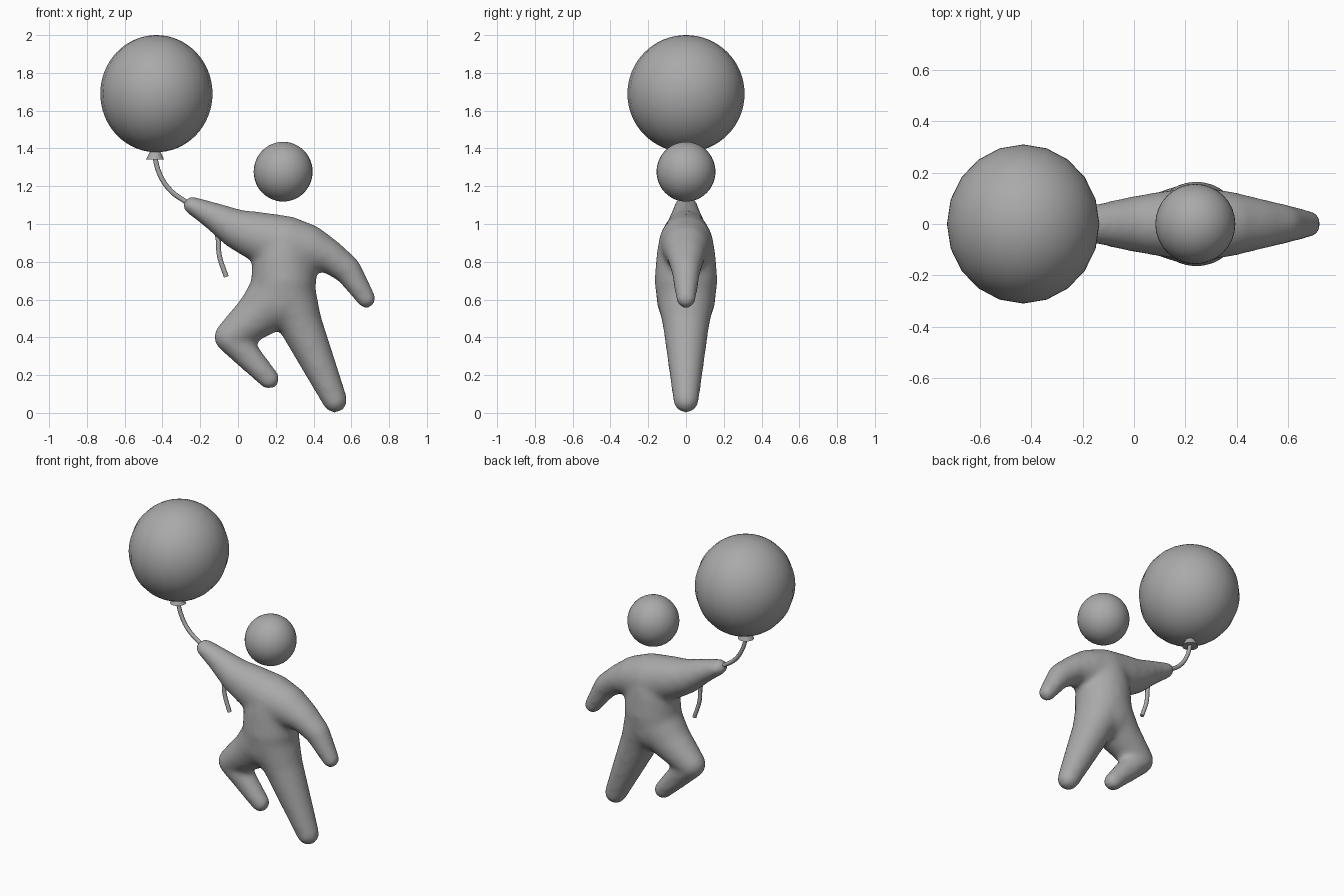
import bpy, bmesh, math
from mathutils import Vector

if "Cube" in bpy.data.objects:
    bpy.data.objects.remove(bpy.data.objects["Cube"])

grey = bpy.data.materials.new("mid grey")
grey.diffuse_color = (0.4, 0.4, 0.4, 1)
grey.use_nodes = True
grey.node_tree.nodes["Principled BSDF"].inputs["Base Color"].default_value = grey.diffuse_color


def finish(obj, name, angle=60):
    obj.name = name
    obj.data.materials.clear()
    obj.data.materials.append(grey)
    bpy.ops.object.select_all(action='DESELECT')
    obj.select_set(True)
    bpy.context.view_layer.objects.active = obj
    bpy.ops.object.shade_smooth_by_angle(angle=math.radians(angle))


def ball(name, loc, size, segments, rings):
    bpy.ops.mesh.primitive_uv_sphere_add(segments=segments, ring_count=rings, location=loc)
    obj = bpy.context.object
    obj.scale = size
    finish(obj, name)


# Limb chains: (x, z, radius, depth radius)
chains = [
    # torso
    [(0.25, 0.895, 0.15, 0.145), (0.24, 0.80, 0.165, 0.16), (0.243, 0.70, 0.174, 0.167),
     (0.225, 0.60, 0.167, 0.155)],
    # raised arm
    [(-0.244, 1.098, 0.048, 0.062), (-0.13, 1.042, 0.073, 0.08), (0.0, 0.97, 0.106, 0.108),
     (0.12, 0.93, 0.134, 0.128), (0.25, 0.895, 0.15, 0.145)],
    # lowered arm
    [(0.25, 0.895, 0.15, 0.145), (0.36, 0.875, 0.128, 0.128), (0.475, 0.835, 0.09, 0.102),
     (0.58, 0.757, 0.075, 0.078), (0.68, 0.603, 0.051, 0.053)],
    # straight leg
    [(0.25, 0.65, 0.16, 0.16), (0.327, 0.48, 0.117, 0.125), (0.513, 0.066, 0.067, 0.068)],
    # bent leg
    [(0.21, 0.62, 0.16, 0.155), (0.12, 0.53, 0.127, 0.127), (-0.04, 0.402, 0.087, 0.087)],
    [(-0.04, 0.402, 0.087, 0.087), (0.165, 0.18, 0.056, 0.057)],
]


def ring_points(x, z, r, d):
    pts = []
    for i in range(1, 12):
        a = math.pi * i / 12
        for j in range(24):
            b = math.tau * j / 24
            pts.append(Vector((x + r * math.sin(a) * math.cos(b), d * math.cos(a),
                               z + r * math.sin(a) * math.sin(b))))
    return pts + [Vector((x, d, z)), Vector((x, -d, z))]


# Figure: hulls between neighbouring stations, fused and softened
body_mesh = bpy.data.meshes.new("body")
total = bmesh.new()
for chain in chains:
    for a, b in zip(chain, chain[1:]):
        bm = bmesh.new()
        for p in ring_points(*a) + ring_points(*b):
            bm.verts.new(p)
        bmesh.ops.convex_hull(bm, input=bm.verts[:])
        loose = [v for v in bm.verts if not v.link_faces]
        bmesh.ops.delete(bm, geom=loose, context='VERTS')
        bmesh.ops.recalc_face_normals(bm, faces=bm.faces[:])
        part = bpy.data.meshes.new("part")
        bm.to_mesh(part)
        bm.free()
        total.from_mesh(part)
        bpy.data.meshes.remove(part)
total.to_mesh(body_mesh)
total.free()
body = bpy.data.objects.new("body", body_mesh)
bpy.context.collection.objects.link(body)
remesh = body.modifiers.new("fuse", 'REMESH')
remesh.mode = 'VOXEL'
remesh.voxel_size = 0.015
smooth = body.modifiers.new("soften", 'SMOOTH')
smooth.factor = 0.5
smooth.iterations = 16
bpy.context.view_layer.objects.active = body
body.select_set(True)
for m in ("fuse", "soften"):
    bpy.ops.object.modifier_apply(modifier=m)
finish(body, "body", 80)

# Head and balloon
ball("head", (0.239, 0, 1.277), (0.156, 0.156, 0.158), 32, 24)
ball("balloon", (-0.432, 0, 1.69), (0.297, 0.31, 0.31), 20, 32)

# Balloon neck
bpy.ops.mesh.primitive_cone_add(vertices=20, radius1=0.048, radius2=0.028, depth=0.042,
                                location=(-0.439, 0, 1.362))
finish(bpy.context.object, "balloon_neck", 40)

# String, passing through the hand and hanging below the arm
curve = bpy.data.curves.new("string", 'CURVE')
curve.dimensions = '3D'
curve.bevel_depth = 0.013
curve.bevel_resolution = 2
curve.use_fill_caps = True
curve.resolution_u = 8
path = [(-0.442, 1.36), (-0.415, 1.265), (-0.36, 1.18), (-0.28, 1.12), (-0.17, 1.05),
        (-0.112, 0.95), (-0.098, 0.83), (-0.062, 0.72)]
spline = curve.splines.new('BEZIER')
spline.bezier_points.add(len(path) - 1)
for bp, (x, z) in zip(spline.bezier_points, path):
    bp.co = (x, 0, z)
    bp.handle_left_type = bp.handle_right_type = 'AUTO'
string = bpy.data.objects.new("string", curve)
bpy.context.collection.objects.link(string)
bpy.ops.object.select_all(action='DESELECT')
string.select_set(True)
bpy.context.view_layer.objects.active = string
bpy.ops.object.convert(target='MESH')
finish(bpy.context.object, "string", 60)
